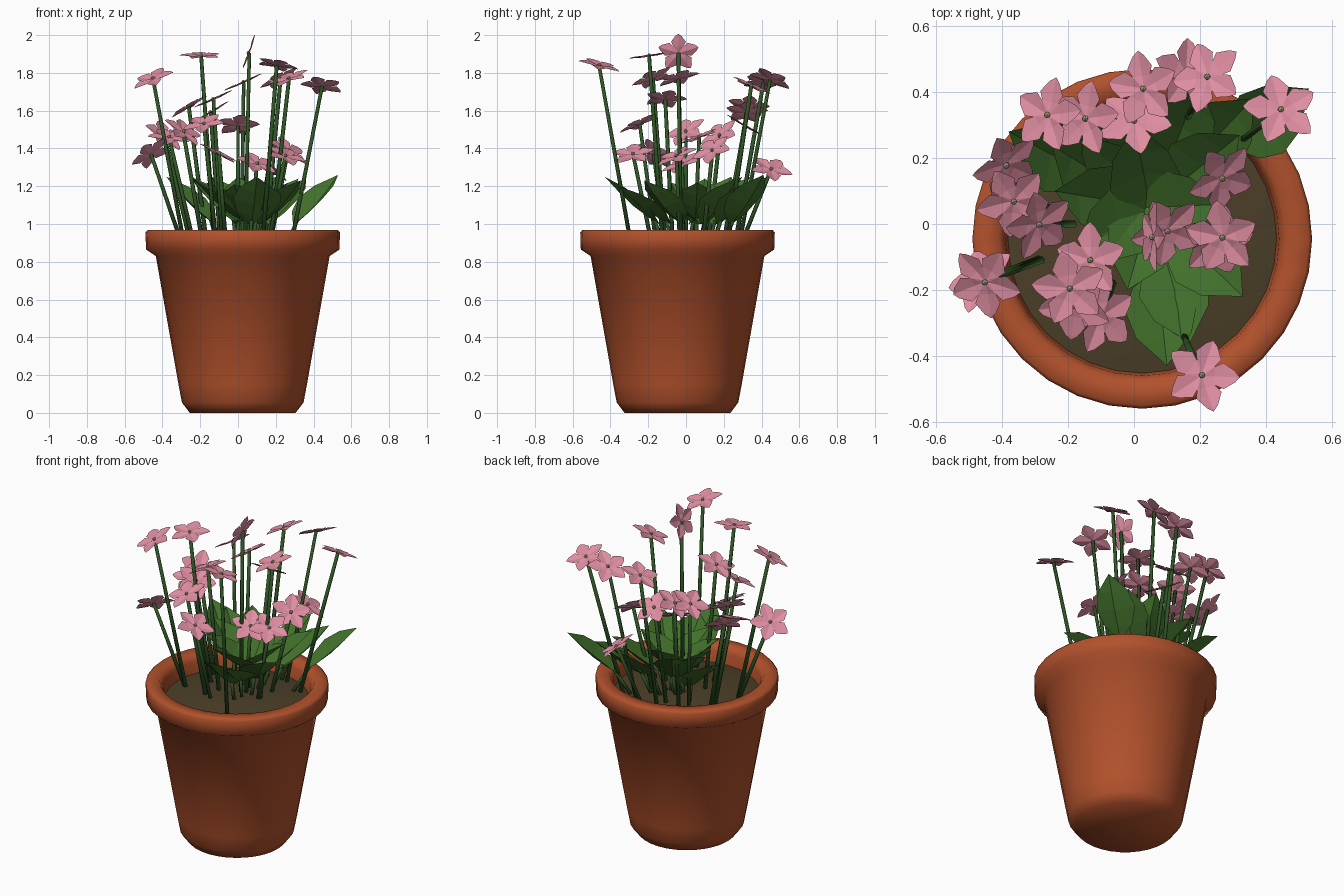
import bpy, bmesh, math, random
from mathutils import Vector, Matrix

if "Cube" in bpy.data.objects:
    bpy.data.objects.remove(bpy.data.objects["Cube"])

random.seed(4)


def material(name, rgb):
    m = bpy.data.materials.new(name)
    m.diffuse_color = (*rgb, 1)
    m.use_nodes = True
    m.node_tree.nodes["Principled BSDF"].inputs["Base Color"].default_value = m.diffuse_color
    return m


TERRACOTTA = material("terracotta", (0.445, 0.083, 0.025))
SOIL = material("soil brown", (0.072, 0.05, 0.021))
STEM = material("stem green", (0.028, 0.09, 0.018))
LEAF = material("leaf green", (0.055, 0.165, 0.025))
PINK = material("petal pink", (0.74, 0.27, 0.36))
CENTRE = material("flower centre", (0.55, 0.52, 0.28))
POT = Vector((0.025, -0.045, 0))


def finish(bm, name, mat, smooth=False):
    me = bpy.data.meshes.new(name)
    bm.to_mesh(me)
    bm.free()
    me.materials.append(mat)
    for p in me.polygons:
        p.use_smooth = smooth
    ob = bpy.data.objects.new(name, me)
    bpy.context.collection.objects.link(ob)
    return ob


def lathe(name, profile, mat, sides=32):
    bm = bmesh.new()
    rings = []
    for r, z in profile:
        if r == 0:
            rings.append([bm.verts.new(POT + Vector((0, 0, z)))] * sides)
        else:
            rings.append([bm.verts.new(POT + Vector((r * math.cos(a), r * math.sin(a), z)))
                          for a in (2 * math.pi * i / sides for i in range(sides))])
    for lo, hi in zip(rings, rings[1:]):
        for i in range(sides):
            j = (i + 1) % sides
            quad = list(dict.fromkeys((lo[i], lo[j], hi[j], hi[i])))
            bm.faces.new(quad)
    return finish(bm, name, mat, True)


def tube(bm, a, b, r, sides=6):
    d = b - a
    rot = d.to_track_quat('Z', 'Y').to_matrix().to_4x4()
    bmesh.ops.create_cone(bm, cap_ends=True, segments=sides, radius1=r, radius2=r * 0.85,
                          depth=d.length, matrix=Matrix.Translation((a + b) / 2) @ rot)


def blade(bm, outline, mat):
    """Folded leaf or petal along +x: rows of (distance, half width, rib z, edge z)."""
    rows = []
    for d, w, zr, ze in outline:
        rib = bm.verts.new(mat @ Vector((d, 0, zr)))
        if w == 0:
            rows.append((rib, rib, rib))
        else:
            rows.append((bm.verts.new(mat @ Vector((d, -w, ze))), rib,
                         bm.verts.new(mat @ Vector((d, w, ze)))))
    for p, q in zip(rows, rows[1:]):
        for k in (0, 1):
            bm.faces.new(list(dict.fromkeys((p[k], q[k], q[k + 1], p[k + 1]))))


# Pot and soil
lathe("pot", [(0, 0), (0.28, 0), (0.322, 0.055), (0.34, 0.15), (0.46, 0.83), (0.512, 0.865),
              (0.515, 0.955), (0.505, 0.967), (0.435, 0.967), (0.415, 0.93), (0.405, 0.84)],
      TERRACOTTA)
lathe("soil", [(0.412, 0.86), (0.25, 0.89), (0, 0.90)], SOIL)

# Flowers: centre position and facing direction
FLOWERS = [
    ((-0.26, 0.33, 1.63), (-0.5, 0.1, 0.85)), ((-0.145, 0.32, 1.60), (-0.5, 0, 0.85)),
    ((0.03, 0.41, 1.76), (-0.4, 0, 0.9)), ((0.0, 0.31, 1.53), (0, 0.5, 0.85)),
    ((0.225, 0.445, 1.775), (-0.4, 0.3, 0.85)), ((0.16, 0.45, 1.30), (0.5, 0.2, 0.8)),
    ((0.445, 0.345, 1.74), (0.1, 0.4, 0.9)), ((0.265, 0.14, 1.40), (0.5, -0.4, 0.75)),
    ((-0.39, 0.18, 1.48), (0.5, -0.5, 0.7)), ((-0.365, 0.07, 1.47), (0.1, -0.35, 0.9)),
    ((-0.29, 0.0, 1.50), (0.5, -0.4, 0.75)), ((-0.13, -0.11, 1.67), (-0.4, 0, 0.9)),
    ((-0.195, -0.195, 1.90), (0, -0.15, 1)), ((-0.10, -0.28, 1.38), (0.45, -0.1, 0.9)),
    ((-0.45, -0.175, 1.78), (-0.35, -0.35, 0.87)), ((0.06, -0.04, 1.905), (-0.93, 0, 0.33)),
    ((0.10, -0.02, 1.33), (0.3, -0.4, 0.85)), ((0.27, -0.04, 1.78), (-0.3, -0.25, 0.93)),
    ((0.205, -0.46, 1.85), (0.2, 0.25, 0.95)), ((-0.18, -0.245, 1.54), (-0.2, -0.4, 0.9)),
    ((-0.46, -0.17, 1.38), (-0.5, 0.5, 0.7)), ((0.25, -0.05, 1.37), (0.3, -0.35, 0.88)),
]
PETAL = [(0.004, 0.006, 0, 0.002), (0.04, 0.029, -0.002, 0.005), (0.066, 0.041, 0.0, 0.009),
         (0.102, 0.018, 0.003, 0.007), (0.117, 0, 0.003, 0)]
petals, stems, centres = bmesh.new(), bmesh.new(), bmesh.new()
for pos, facing in FLOWERS:
    pos, n = Vector(pos), Vector(facing).normalized()
    if n.z > 0.5:
        pos.z -= 0.012
    # first petal points as far uphill as possible
    up = (Vector((0, 0, 1)) - n * n.z).normalized()
    frame = Matrix((up, n.cross(up), n)).transposed().to_4x4()
    frame = Matrix.Translation(pos) @ frame
    spin = random.uniform(0, 1.2) if n.z > 0.5 else 0
    if n.z < 0.5:
        frame = frame @ Matrix.Diagonal((0.91, 0.95, 1, 1))
    for k in range(5):
        blade(petals, PETAL, frame @ Matrix.Rotation(spin + k * math.tau / 5, 4, 'Z'))
    bmesh.ops.create_icosphere(centres, subdivisions=1, radius=0.010,
                               matrix=Matrix.Translation(pos + n * 0.006))
    tube(stems, Vector((pos.x * 0.62, pos.y * 0.62, 0.86)), pos, 0.012)
finish(petals, "petals", PINK)
finish(centres, "flower_centres", CENTRE)

# Leaves: tips, with deeply folded blades rising outward from a common heart on short stalks
TIPS = [(0.53, 0.41, 1.26), (-0.38, 0.28, 1.25), (0.10, -0.43, 1.25), (0.33, -0.22, 1.23),
        (0.0, 0.30, 1.25), (0.20, 0.43, 1.25), (-0.24, 0.10, 1.24), (-0.17, -0.08, 1.22),
        (0.32, 0.27, 1.24), (-0.14, 0.34, 1.25), (-0.02, -0.20, 1.21), (0.27, 0.06, 1.22),
        (-0.25, 0.24, 1.25), (0.36, 0.38, 1.24), (0.17, -0.36, 1.20)]
HEART = Vector((0.05, 0.05, 0))
leaves = bmesh.new()
for t in TIPS:
    tip = Vector(t)
    out = Vector((tip.x - HEART.x, tip.y - HEART.y, 0)).normalized()
    base = Vector((tip.x, tip.y, 1.0)) - out * 0.29
    d = tip - base
    length = d.length
    d.normalize()
    side = Vector((0, 0, 1)).cross(d).normalized()
    frame = Matrix.Translation(base) @ Matrix((d, side, d.cross(side))).transposed().to_4x4()
    blade(leaves, [(0, 0.012, 0, 0), (0.2 * length, 0.08, -0.012, 0.02),
                   (0.45 * length, 0.11, -0.018, 0.03), (0.72 * length, 0.085, -0.012, 0.02),
                   (length, 0, 0, 0)], frame)
    tube(stems, Vector((base.x * 0.8, base.y * 0.8, 0.86)), base + d * 0.03, 0.011)
finish(leaves, "leaves", LEAF)
finish(stems, "stems", STEM, True)
